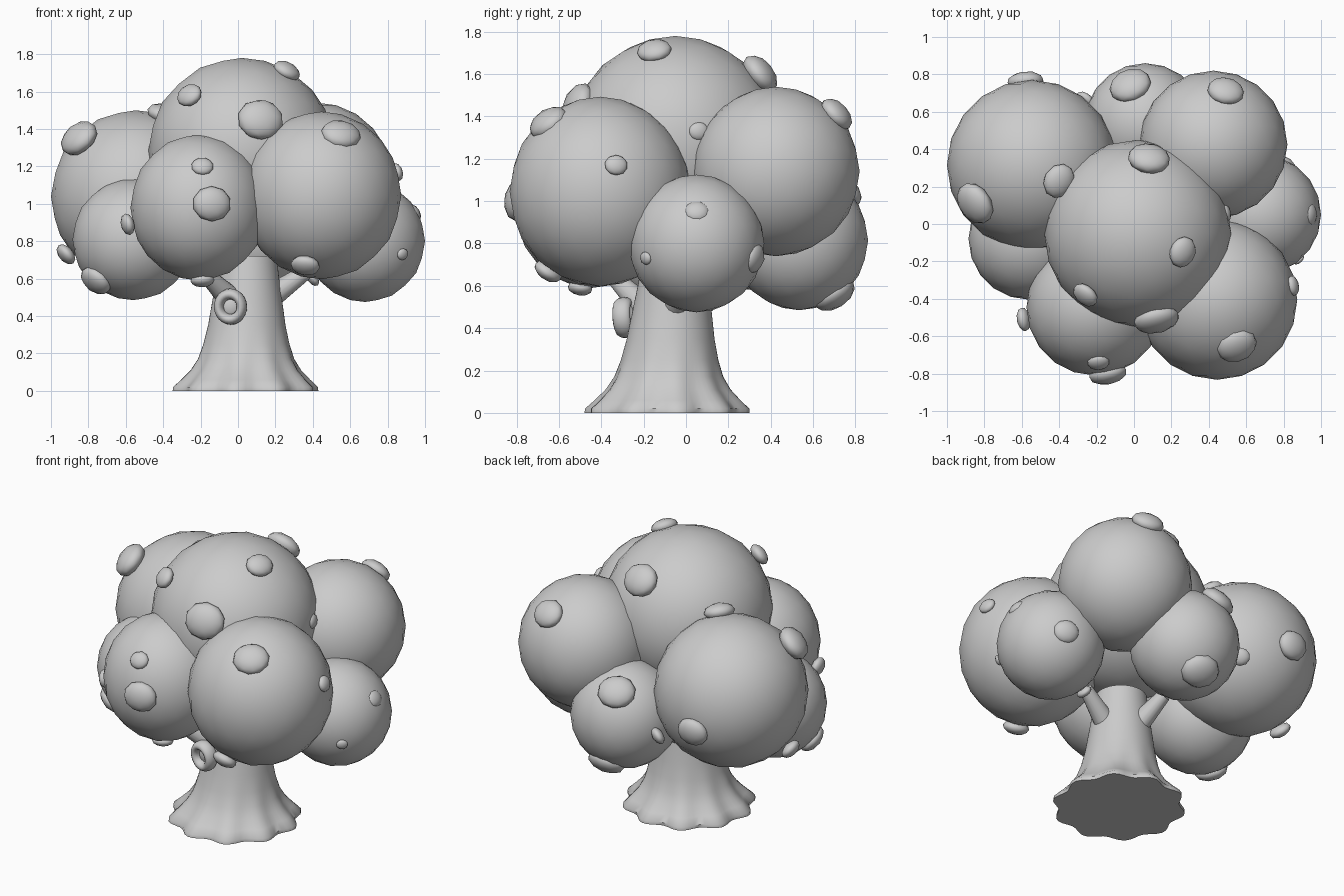
import bpy, bmesh
from math import sin, cos, pi
from mathutils import Vector

if "Cube" in bpy.data.objects:
    bpy.data.objects.remove(bpy.data.objects["Cube"])

def finish(ob, name, angle=60):
    ob.name = name
    bpy.ops.object.select_all(action='DESELECT')
    ob.select_set(True)
    bpy.context.view_layer.objects.active = ob
    bpy.ops.object.shade_smooth_by_angle(angle=angle * pi / 180)
    return ob

def ball(name, loc, scale, sub, normal=None):
    bpy.ops.mesh.primitive_ico_sphere_add(subdivisions=sub, radius=1, location=loc)
    ob = bpy.context.object
    ob.scale = scale
    if normal is not None:
        ob.rotation_euler = normal.to_track_quat('Z', 'Y').to_euler()
    return finish(ob, name)

# foliage clumps: centre, horizontal radius, vertical radius
clumps = {
    'top': ((.02, -.05, 1.28), .50, .50),
    'left_back': ((-.545, .315, 1.04), .455, .46),
    'right_back': ((.425, .425, 1.14), .395, .40),
    'right_front': ((.445, -.405, 1.045), .428, .448),
    'right': ((.68, .05, .80), .32, .325),
    'front': ((-.21, -.445, .98), .365, .39),
    'left': ((-.56, -.08, .81), .325, .325),
    'back': ((.06, .535, .815), .325, .33),
}
for key, (c, r, h) in clumps.items():
    ball('foliage_' + key, c, (r, r, h), 4 if key == 'none' else 3)

# small leaf bumps lying on each clump: x, y, z, radius
bumps = {
    'top': [(.08, .35, 1.6, .115), (.26, -.15, 1.71, .085), (-.26, -.38, 1.58, .075),
            (.12, -.51, 1.45, .125), (.49, .06, 1.33, .05)],
    'left_back': [(-.40, .23, 1.48, .095), (-.85, .11, 1.35, .12), (-.58, .76, .95, .1),
                  (-.92, .24, .73, .07), (-.26, .66, .8, .06)],
    'right_back': [(.49, .71, 1.41, .1)],
    'right_front': [(.55, -.65, 1.37, .11), (.85, -.33, 1.17, .055), (.36, -.65, .67, .08)],
    'right': [(.94, .05, .95, .06), (.88, -.19, .73, .035), (.79, .32, .73, .08),
              (.40, .02, .60, .05)],
    'front': [(-.14, -.80, 1.0, .105), (-.19, -.74, 1.2, .06), (-.59, -.51, .89, .065),
              (-.19, -.5, .59, .065)],
    'left': [(-.76, -.2, .59, .1)],
    'back': [(.08, .7, .56, .12), (-.02, .74, 1.05, .115)],
}
for key, items in bumps.items():
    c = Vector(clumps[key][0])
    for x, y, z, r in items:
        p = Vector((x, y, z))
        ball('leaf_bump_' + key, p, (r, r * .9, r * .55), 2, (p - c).normalized())

# trunk: lobed rings flaring out at the root
cx, cy, n = .04, -.09, 72
rings = [(0, .375), (.02, .375), (.06, .335), (.11, .29), (.17, .255), (.25, .23),
         (.35, .207), (.48, .187), (.6, .168), (.72, .152)]
bm = bmesh.new()
loops = []
for z, r in rings:
    lobe = .055 * max(0, 1 - z / .3) ** 1.3
    loops.append([bm.verts.new((cx + .02 * z + r * (1 + lobe * sin(10 * a)) * cos(a),
                                cy + .05 * z + r * (1 + lobe * sin(10 * a)) * sin(a), z))
                  for a in (2 * pi * i / n for i in range(n))])
for lo, hi in zip(loops, loops[1:]):
    for i in range(n):
        j = (i + 1) % n
        bm.faces.new((lo[i], lo[j], hi[j], hi[i]))
bm.faces.new(loops[0][::-1])
bm.faces.new(loops[-1])
me = bpy.data.meshes.new('trunk')
bm.to_mesh(me)
bm.free()
trunk = bpy.data.objects.new('trunk', me)
bpy.context.collection.objects.link(trunk)
finish(trunk, 'trunk', 45)

# short branch stubs, thinner towards the foliage
for name, a, b in [('right', (.14, -.06, .48), (.37, .0, .64)),
                   ('back', (.02, .03, .49), (-.03, .24, .64)),
                   ('front', (-.02, -.17, .47), (-.18, -.33, .63))]:
    a, b = Vector(a), Vector(b)
    bpy.ops.mesh.primitive_cone_add(vertices=16, radius1=.07, radius2=.04,
                                    depth=(b - a).length, location=(a + b) / 2,
                                    rotation=(b - a).to_track_quat('Z', 'Y').to_euler())
    finish(bpy.context.object, 'branch_' + name)

# knot with a hollow on the front of the trunk
bpy.ops.mesh.primitive_torus_add(major_segments=24, minor_segments=12, major_radius=.063,
                                 minor_radius=.027, location=(-.04, -.29, .45),
                                 rotation=(pi / 2 + .08, 0, -.25))
knot = bpy.context.object
knot.scale = (1, 1.08, 1.6)
finish(knot, 'trunk_knot')
ball('knot_centre', (-.036, -.268, .45), (.055, .03, .06), 2)
